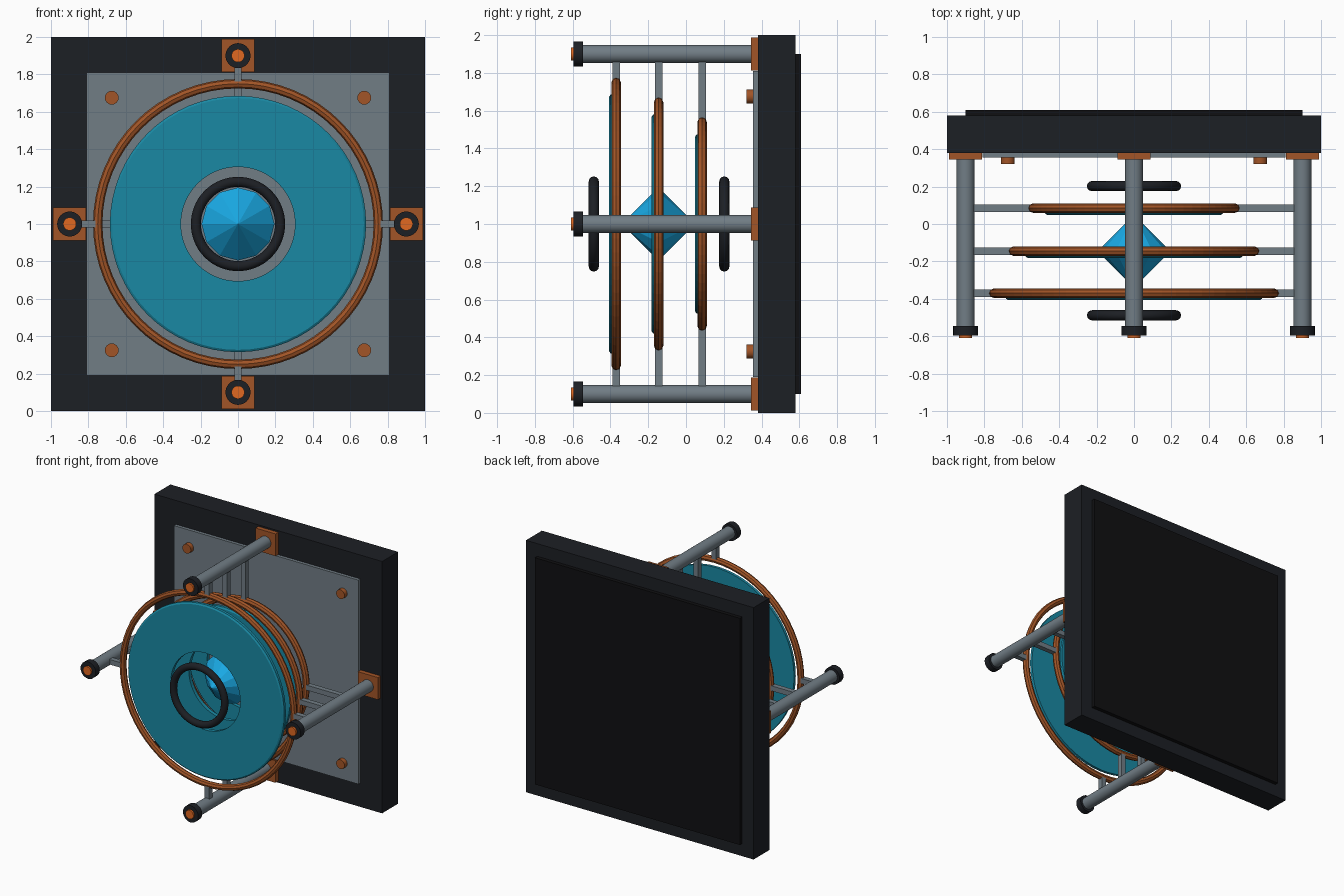
import bpy, bmesh, math
from mathutils import Matrix, Vector

if "Cube" in bpy.data.objects:
    bpy.data.objects.remove(bpy.data.objects["Cube"])

CZ = 1.0                                   # height of the central axis
TO_Y = Matrix.Rotation(math.pi / 2, 4, 'X')  # local z -> -y


def material(name, rgb):
    m = bpy.data.materials.new(name)
    m.diffuse_color = (*rgb, 1)
    m.use_nodes = True
    m.node_tree.nodes["Principled BSDF"].inputs["Base Color"].default_value = m.diffuse_color
    return m


DARK = material("dark_metal", (0.012, 0.014, 0.018))
BLACK = material("black_panel", (0.005, 0.005, 0.006))
STEEL = material("steel", (0.165, 0.205, 0.235))
COPPER = material("copper", (0.36, 0.09, 0.02))
GLOW = material("orange_tip", (0.75, 0.14, 0.015))
TEAL = material("teal_glass", (0.01, 0.25, 0.37))
BLUE = material("blue_crystal", (0.01, 0.40, 0.78))


def finish(name, bm, mat, smooth=False):
    bmesh.ops.recalc_face_normals(bm, faces=bm.faces)
    me = bpy.data.meshes.new(name)
    bm.to_mesh(me)
    bm.free()
    me.materials.append(mat)
    ob = bpy.data.objects.new(name, me)
    bpy.context.collection.objects.link(ob)
    if smooth:
        bpy.context.view_layer.objects.active = ob
        ob.select_set(True)
        bpy.ops.object.shade_smooth_by_angle(angle=math.radians(35))
        ob.select_set(False)
    return ob


def box(name, mat, lo, hi):
    lo, hi = Vector(lo), Vector(hi)
    bm = bmesh.new()
    bmesh.ops.create_cube(bm, size=1, matrix=Matrix.Translation((lo + hi) / 2)
                          @ Matrix.Diagonal((*(hi - lo), 1)))
    return finish(name, bm, mat)


def rod(name, mat, x, z, r, y0, y1, sides=24):
    bm = bmesh.new()
    bmesh.ops.create_cone(bm, cap_ends=True, segments=sides, radius1=r, radius2=r, depth=y1 - y0,
                          matrix=Matrix.Translation((x, (y0 + y1) / 2, z)) @ TO_Y)
    return finish(name, bm, mat, True)


def lathe(name, mat, profile, steps=64, smooth=False):
    """Spin a closed (radius, y) profile around the central axis."""
    bm = bmesh.new()
    loops = []
    for i in range(steps):
        a = 2 * math.pi * i / steps
        loops.append([bm.verts.new((r * math.cos(a), y, CZ + r * math.sin(a))) for r, y in profile])
    n = len(profile)
    for i in range(steps):
        p, q = loops[i], loops[(i + 1) % steps]
        for j in range(n):
            k = (j + 1) % n
            bm.faces.new((p[j], p[k], q[k], q[j]))
    return finish(name, bm, mat, smooth)


def torus(name, mat, y, major, minor, sides, smooth=False):
    prof = [(major + minor * math.cos(2 * math.pi * i / sides),
             y + minor * math.sin(2 * math.pi * i / sides)) for i in range(sides)]
    return lathe(name, mat, prof, 64, smooth)


# Wall slab with its front and back plates
box("wall_slab", DARK, (-1, 0.38, 0), (1, 0.58, 2))
box("back_panel", BLACK, (-0.9, 0.57, 0.1), (0.9, 0.61, 1.9))
box("front_plate", STEEL, (-0.81, 0.355, 0.19), (0.81, 0.39, 1.81))
for sx in (-1, 1):
    for sz in (-1, 1):
        rod("plate_bolt", COPPER, sx * 0.675, CZ + sz * 0.675, 0.037, 0.32, 0.36, 16)

# Four support rods with mounts, caps and tips
ARMS = ((1, 0), (0, 1), (-1, 0), (0, -1))
for dx, dz in ARMS:
    x, z = dx * 0.9, CZ + dz * 0.9
    box("rod_mount", COPPER, (x - 0.088, 0.345, z - 0.088), (x + 0.088, 0.385, z + 0.088))
    rod("support_rod", STEEL, x, z, 0.048, -0.57, 0.36)
    rod("rod_cap", DARK, x, z, 0.067, -0.595, -0.545)
    rod("rod_tip", GLOW, x, z, 0.035, -0.61, -0.59)

# Three coil rings, each with a glass disc and four struts to the rods
for y, major in ((-0.37, 0.75), (-0.145, 0.645), (0.085, 0.54)):
    torus("coil_ring", COPPER, y, major, 0.025, 8)
    ro, ri, f, b = major - 0.065, 0.305, y - 0.037, y - 0.007
    lathe("glass_disc", TEAL, [(ri, f), (ro - 0.012, f), (ro, f + 0.008), (ro, b), (ri, b)])
    for dx, dz in ARMS:
        ends = [Vector((dx * r, y, CZ + dz * r)) for r in (major, 0.88)]
        half = Vector((0.02 * abs(dz), 0.02, 0.02 * abs(dx)))
        lo = Vector(map(min, *ends)) - half
        hi = Vector(map(max, *ends)) + half
        box("ring_strut", STEEL, lo, hi)

# Floating dark rings in front and behind
torus("front_focus_ring", DARK, -0.488, 0.225, 0.027, 12, True)
torus("rear_focus_ring", DARK, 0.203, 0.225, 0.027, 12, True)

# Faceted crystal: two cones base to base
bm = bmesh.new()
for s in (-1, 1):
    bmesh.ops.create_cone(bm, segments=12, radius1=0.195, radius2=0, depth=0.195,
                          matrix=Matrix.Translation((0, -0.145 + s * 0.0975, CZ))
                          @ Matrix.Rotation(-s * math.pi / 2, 4, 'X'))
bmesh.ops.remove_doubles(bm, verts=bm.verts, dist=0.001)
finish("crystal", bm, BLUE)
